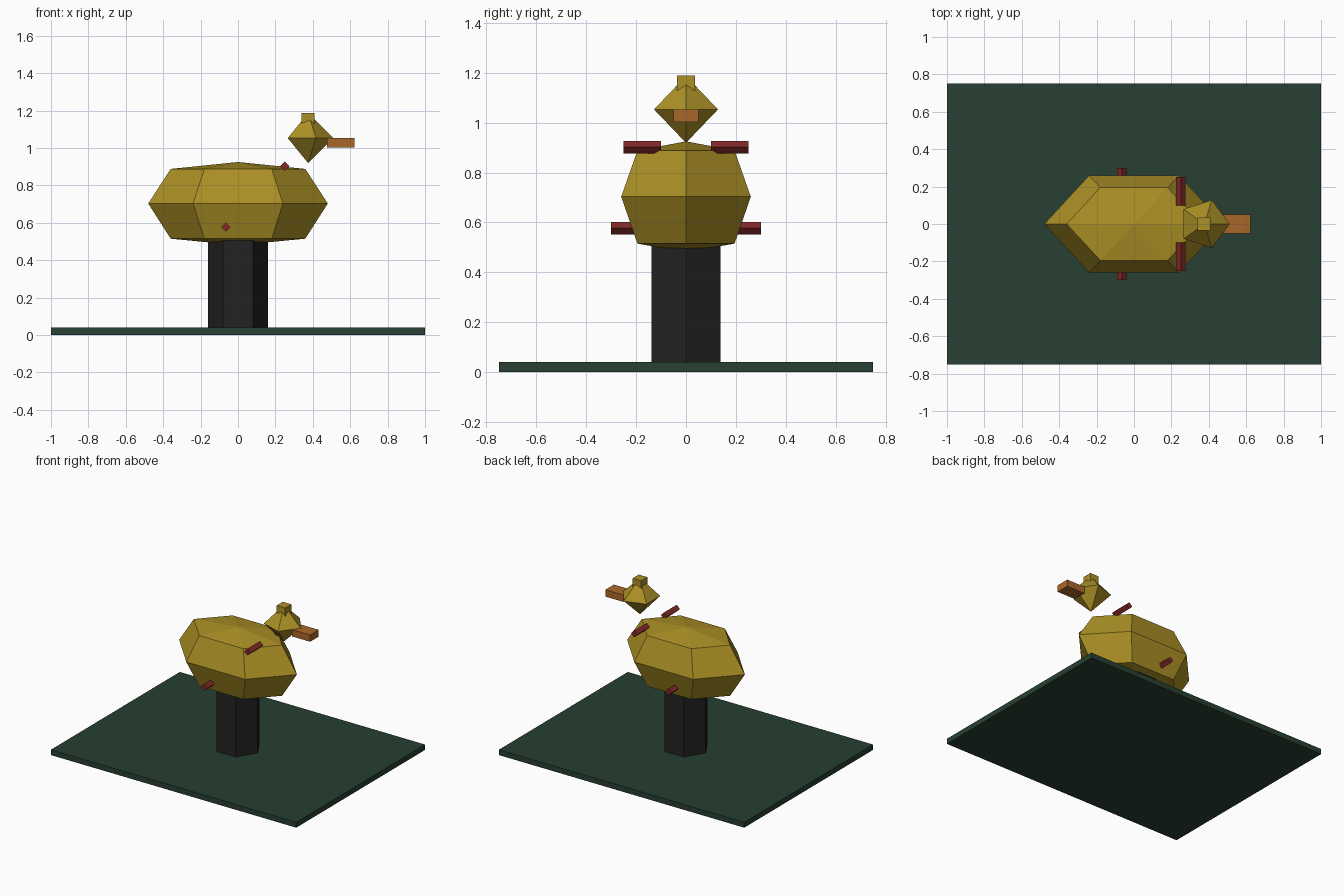
import bpy, bmesh
from math import cos, sin, tau

cube = bpy.data.objects.get("Cube")
if cube:
    bpy.data.objects.remove(cube, do_unlink=True)


def material(name, rgb):
    m = bpy.data.materials.new(name)
    m.use_nodes = True
    m.diffuse_color = (*rgb, 1)
    m.node_tree.nodes["Principled BSDF"].inputs["Base Color"].default_value = (*rgb, 1)
    return m


yellow = material("mustard yellow", (0.41, 0.28, 0.019))
green = material("dark green", (0.02, 0.05, 0.032))
black = material("charcoal", (0.016, 0.016, 0.016))
orange = material("orange", (0.40, 0.137, 0.023))
red = material("dark red", (0.22, 0.022, 0.02))


def add_object(name, bm, mat):
    bmesh.ops.recalc_face_normals(bm, faces=bm.faces)
    mesh = bpy.data.meshes.new(name)
    bm.to_mesh(mesh)
    bm.free()
    mesh.materials.append(mat)
    obj = bpy.data.objects.new(name, mesh)
    bpy.context.collection.objects.link(obj)
    return obj


def box(name, low, high, mat):
    bm = bmesh.new()
    bmesh.ops.create_cube(bm, size=1)
    for v in bm.verts:
        v.co = [(a + b) / 2 + c * (b - a) for a, b, c in zip(low, high, v.co)]
    return add_object(name, bm, mat)


def turned(name, sides, profile, mat, centre=(0, 0), squash=1):
    """Stack of polygon rings (radius, z); radius 0 makes a point."""
    bm = bmesh.new()
    rings = []
    for r, z in profile:
        count = sides if r else 1
        rings.append([bm.verts.new((centre[0] + r * cos(tau * i / sides),
                                    centre[1] + squash * r * sin(tau * i / sides), z))
                      for i in range(count)])
    for a, b in zip(rings, rings[1:]):
        for i in range(sides):
            j = (i + 1) % sides
            corners = [a[i % len(a)], a[j % len(a)], b[j % len(b)], b[i % len(b)]]
            bm.faces.new(list(dict.fromkeys(corners)))
    for ring in (rings[0], rings[-1]):
        if len(ring) > 1:
            bm.faces.new(ring)
    return add_object(name, bm, mat)


def diamond_bar(name, x, z, y_from, y_to, mat, half=0.025):
    """Square bar along y, standing on its edge."""
    bm = bmesh.new()
    ends = [[bm.verts.new((x + half * cos(tau * i / 4), y, z + half * sin(tau * i / 4)))
             for i in range(4)] for y in (y_from, y_to)]
    for end in ends:
        bm.faces.new(end)
    for i in range(4):
        j = (i + 1) % 4
        bm.faces.new((ends[0][i], ends[0][j], ends[1][j], ends[1][i]))
    return add_object(name, bm, mat)


# Base and post
box("base", (-1, -0.75, 0), (1, 0.75, 0.04), green)
turned("post", 6, [(0.16, 0.04), (0.16, 0.52)], black)

# Faceted body
turned("body", 6, [(0, 0.48), (0.36, 0.515), (0.48, 0.703), (0.36, 0.888), (0, 0.925)],
       yellow, squash=0.625)

# Head, crest and beak
turned("head", 5, [(0, 0.919), (0.135, 1.053), (0, 1.187)], yellow, centre=(0.375, 0))
box("crest", (0.34, -0.036, 1.125), (0.41, 0.036, 1.188), yellow)
box("beak", (0.475, -0.05, 1.002), (0.623, 0.05, 1.052), orange)

# Bars on both sides
for side, s in (("left", 1), ("right", -1)):
    diamond_bar("upper_bar_" + side, 0.25, 0.902, s * 0.10, s * 0.25, red)
    diamond_bar("lower_bar_" + side, -0.065, 0.577, s * 0.15, s * 0.30, red)
